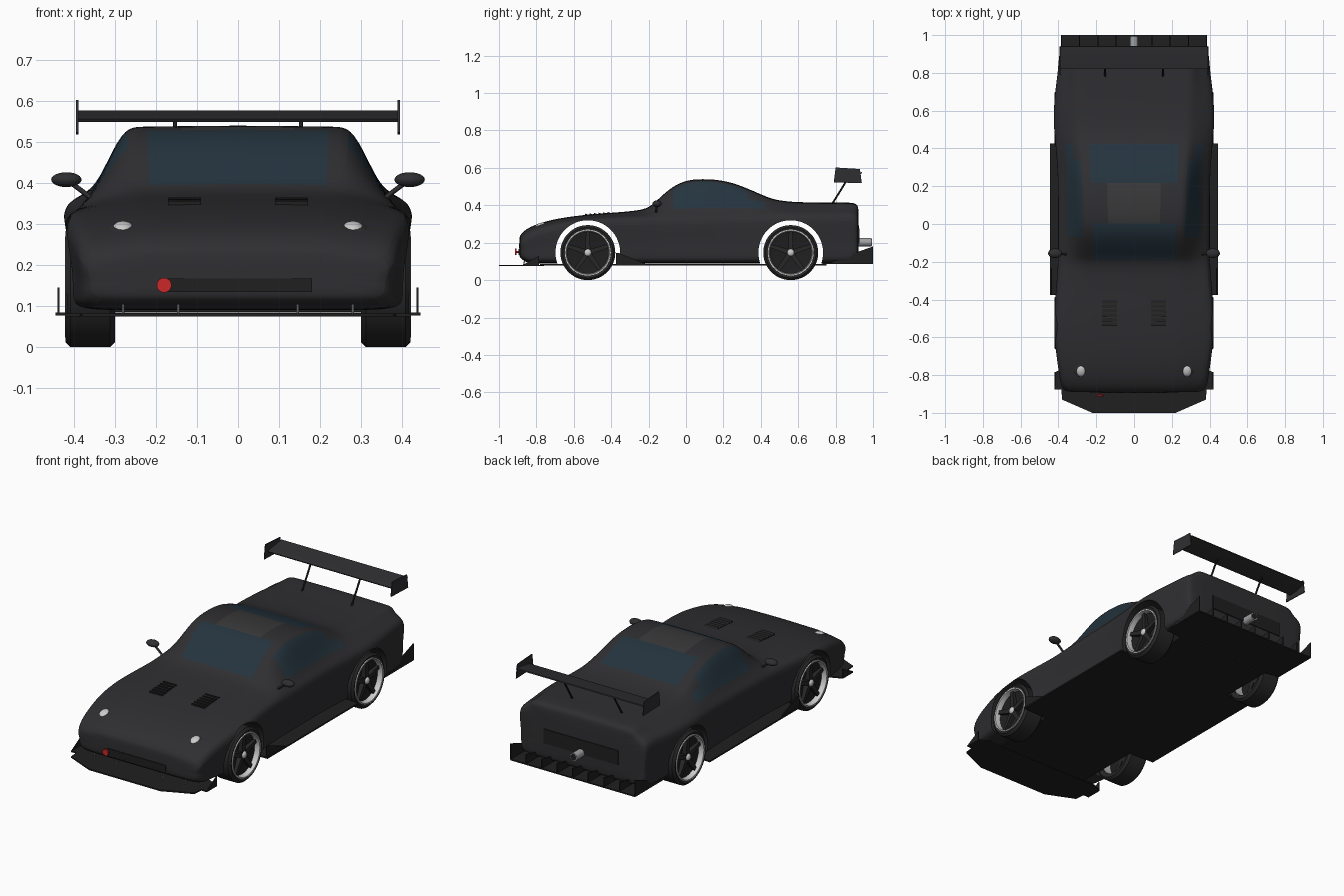
import bpy, bmesh
from math import sin, cos, pi, radians
from mathutils import Vector, Matrix

if "Cube" in bpy.data.objects:
    bpy.data.objects.remove(bpy.data.objects["Cube"])


def material(name, r, g, b):
    m = bpy.data.materials.new(name)
    m.diffuse_color = (r, g, b, 1)
    m.use_nodes = True
    m.node_tree.nodes["Principled BSDF"].inputs["Base Color"].default_value = m.diffuse_color
    return m


PAINT = material("paint", .028, .028, .031)
GLASS = material("glass", .018, .034, .048)
ROOF = material("roof_panel", .04, .04, .042)
BLACK = material("black_trim", .014, .014, .015)
RUBBER = material("rubber", .02, .02, .02)
PALE = material("pale_metal", .75, .75, .75)
STEEL = material("steel", .35, .36, .37)
RED = material("red", .6, .02, .02)


def finish(name, bm, *mats, angle=30):
    bmesh.ops.recalc_face_normals(bm, faces=bm.faces)
    me = bpy.data.meshes.new(name)
    bm.to_mesh(me)
    bm.free()
    ob = bpy.data.objects.new(name, me)
    bpy.context.collection.objects.link(ob)
    for m in mats:
        me.materials.append(m)
    smooth(ob, angle)
    return ob


def smooth(ob, angle=30):
    bpy.ops.object.select_all(action='DESELECT')
    ob.select_set(True)
    bpy.context.view_layer.objects.active = ob
    bpy.ops.object.shade_smooth_by_angle(angle=radians(angle))


def prism(name, pts, axis, a, b, mat):
    """Extrude a 2D outline along an axis from a to b."""
    put = {'x': lambda u, v, t: (t, u, v), 'y': lambda u, v, t: (u, t, v),
           'z': lambda u, v, t: (u, v, t)}[axis]
    bm = bmesh.new()
    lo, hi = ([bm.verts.new(put(u, v, t)) for u, v in pts] for t in (a, b))
    bm.faces.new(lo)
    bm.faces.new(hi)
    for i in range(len(pts)):
        j = (i + 1) % len(pts)
        bm.faces.new((lo[i], lo[j], hi[j], hi[i]))
    return finish(name, bm, mat)


def box(name, x, y0, y1, z0, z1, mat):
    return prism(name, [(y0, z0), (y1, z0), (y1, z1), (y0, z1)], 'x', -x, x, mat)


def lathe(name, profile, side, y, z, mat, n=48):
    """Revolve a closed (x, radius) profile round an axle along x."""
    bm = bmesh.new()
    rings = [[bm.verts.new((side * x, y + r * cos(2 * pi * i / n), z + r * sin(2 * pi * i / n)))
              for x, r in profile] for i in range(n)]
    m = len(profile)
    for i in range(n):
        p, q = rings[i], rings[(i + 1) % n]
        for k in range(m):
            bm.faces.new((p[k], p[(k + 1) % m], q[(k + 1) % m], q[k]))
    bmesh.ops.remove_doubles(bm, verts=bm.verts, dist=1e-5)
    return finish(name, bm, mat)


def rod(name, p, q, r, mat, n=12):
    p, q = Vector(p), Vector(q)
    d = q - p
    mx = Matrix.Translation((p + q) / 2) @ d.to_track_quat('Z', 'Y').to_matrix().to_4x4()
    bm = bmesh.new()
    bmesh.ops.create_cone(bm, cap_ends=True, segments=n, radius1=r, radius2=r,
                          depth=d.length, matrix=mx)
    return finish(name, bm, mat)


def ellipsoid(name, c, radii, mat, tilt=0):
    bm = bmesh.new()
    mx = Matrix.Translation(c) @ Matrix.Rotation(tilt, 4, 'X') @ Matrix.Diagonal((*radii, 1))
    bmesh.ops.create_uvsphere(bm, u_segments=24, v_segments=12, radius=1, matrix=mx)
    return finish(name, bm, mat, angle=60)


def sym(pts):
    return pts + [(-x, y) for x, y in reversed(pts)]


# Body shell stations: y, half width, centre-top height
stations = [
    (-.892, .33, .225), (-.885, .375, .245), (-.85, .392, .278), (-.78, .402, .307),
    (-.68, .417, .332), (-.525, .432, .352), (-.36, .417, .363), (-.24, .408, .374),
    (-.19, .406, .393), (-.14, .405, .442), (-.07, .405, .503), (0, .405, .534),
    (.08, .405, .543), (.22, .405, .534), (.34, .412, .486), (.43, .42, .446),
    (.475, .424, .43), (.56, .431, .418), (.70, .422, .415), (.80, .407, .415),
    (.88, .402, .416), (.915, .395, .408), (.924, .37, .385)]


def section(y, w, zt):
    zb = .09 + 1.6 * max(0, -.868 - y) + 1.5 * max(0, y - .905)  # underside lifts at the ends
    zs = min(.343 + .02 * y, zt - .025) if y < .9 else zt - .055  # shoulder line
    rw = .27 + .042 * y                                          # roof half width
    zr = zt - .004
    kx, kz = w - .05, zs + min(.3 * (zr - zs), .03)
    half = [(0, zb), (w * .6, zb), (w - .022, zb), (w - .01, zb + .03),
            (w - .013, zb + .45 * (zs - zb)), (w + .002, zs - .03), (w - .018, zs), (kx, kz),
            (kx + .55 * (rw - kx), kz + .57 * (zr - kz)), (rw, zr),
            (.85 * rw, zr + .001), (.55 * rw, zr + .002), (0, zt)]
    return [(x, y, z) for x, z in half] + [(-x, y, z) for x, z in half[-2:0:-1]]


bm = bmesh.new()
rings = [[bm.verts.new(p) for p in section(*s)] for s in stations]
bm.faces.new(rings[0])
bm.faces.new(rings[-1])
for i in range(len(rings) - 1):
    yc = (stations[i][0] + stations[i + 1][0]) / 2
    for j in range(24):
        k = (j + 1) % 24
        f = bm.faces.new((rings[i][j], rings[i][k], rings[i + 1][k], rings[i + 1][j]))
        s = j if j < 12 else 23 - j
        screen = s in (10, 11) and (-.18 < yc < -.03 or .24 < yc < .43)
        door = (s == 7 and -.08 < yc < .40) or (s == 8 and -.08 < yc < .30)
        f.material_index = 1 if screen or door else 2 if s == 11 and 0 < yc < .23 else 0
body = finish("body_shell", bm, PAINT, GLASS, ROOF)
body.modifiers.new("round", 'SUBSURF').levels = 2
bpy.ops.object.modifier_apply(modifier="round")

# Wheel arches cut through the body
WHEELS = (("front", -.525), ("rear", .56))
for name, y in WHEELS:
    cutter = rod(name + "_arch_cutter", (-.6, y, .147), (.6, y, .147), .173, PAINT, 64)
    cutter.hide_render = True
    bpy.context.view_layer.objects.active = body
    cut = body.modifiers.new("arch", 'BOOLEAN')
    cut.operation, cut.object, cut.solver = 'DIFFERENCE', cutter, 'EXACT'
    bpy.ops.object.modifier_apply(modifier="arch")
    bpy.data.objects.remove(cutter)
smooth(body, 35)

# Wheels
for end, y in WHEELS:
    for s, sd in ((1, "right"), (-1, "left")):
        n = f"{end}_{sd}_"
        lathe(n + "tyre", [(.306, .112), (.30, .135), (.312, .147), (.408, .147),
                           (.42, .135), (.413, .118)], s, y, .147, RUBBER)
        lathe(n + "rim", [(.412, .124), (.421, .123), (.421, .116), (.40, .112),
                          (.315, .110), (.315, .114), (.40, .117)], s, y, .147, PALE)
        lathe(n + "wheel_disc", [(.372, 0), (.392, .112), (.37, .112), (.36, 0)],
              s, y, .147, BLACK)
        for k in range(5):
            a = pi / 2 + k * 2 * pi / 5
            pts = [(y + r * cos(a) - t * sin(a), .147 + r * sin(a) + t * cos(a))
                   for r, t in ((.01, -.014), (.114, -.01), (.114, .01), (.01, .014))]
            prism(n + "spoke", pts, 'x', s * .36, s * .405, RUBBER)
        ellipsoid(n + "hub", (s * .405, y, .147), (.012, .019, .019), PALE)

# Undertray with side skirts, front splitter, rear diffuser
prism("undertray", sym([(.29, -.78), (.29, -.38), (.445, -.375), (.445, .425), (.29, .425),
                        (.29, .73), (.37, .75)]), 'z', .077, .085, BLACK)
prism("splitter", sym([(.22, -1), (.38, -.93), (.385, -.875), (.42, -.875), (.42, -.785),
                       (.36, -.76)]), 'z', .075, .082, BLACK)
box("diffuser_floor", .385, .73, 1, .086, .093, BLACK)
for i in range(9):
    x = -.384 + i * .096
    h = .18 if i in (0, 8) else .145
    prism("diffuser_fin", [(.76, .09), (1, .09), (1, h), (.90, .09 + (h - .09) * .6)],
          'x', x - .003, x + .003, BLACK)
for s in (-1, 1):
    prism("skirt_fin", [(-.375, .08), (-.2, .08), (-.36, .145), (-.375, .145)],
          'x', s * .435, s * .44, BLACK)
    prism("splitter_fin", [(-.875, .08), (-.785, .08), (-.785, .13)],
          'x', s * .415, s * .42, BLACK)
    for x in (.145, .28):
        rod("splitter_stay", (s * x, -.868, .08), (s * x, -.862, .112), .003, STEEL)

# Nose: grille, tow hook, headlights
box("front_grille", .18, -.895, -.86, .135, .167, BLACK)
rod("tow_hook", (-.18, -.914, .151), (-.18, -.906, .151), .018, RED, 24)
rod("tow_hook_stem", (-.18, -.908, .151), (-.18, -.87, .151), .005, RED)
for s in (-1, 1):
    ellipsoid("headlight_bezel", (s * .28, -.775, .289), (.037, .043, .010), PAINT, .3)
    ellipsoid("headlight", (s * .28, -.778, .291), (.025, .031, .014), PALE, .3)

# Bonnet louvres, door mirrors
for s in (-1, 1):
    for i in range(6):
        y = -.54 + i * .024
        z = .347 + (y + .54) * .07
        prism("bonnet_louvre", [(y, z - .01), (y + .018, z - .01), (y + .018, z + .003),
                                (y, z + .009)], 'x', s * .09, s * .17, BLACK)
    rod("mirror_arm", (s * .36, -.16, .365), (s * .41, -.155, .403), .006, PAINT)
    ellipsoid("mirror", (s * .418, -.155, .408), (.037, .025, .018), PAINT)

# Rear wing on two struts
prism("wing_blade", [(.825, .549), (.82, .556), (.85, .564), (.94, .577), (.942, .571),
                     (.88, .552)], 'x', -.39, .39, PAINT)
for s in (-1, 1):
    prism("wing_end_plate", [(.80, .602), (.93, .594), (.94, .518), (.79, .523)],
          'x', s * .389, s * .394, PAINT)
    rod("wing_strut", (s * .153, .78, .405), (s * .153, .83, .485), .005, BLACK)
    rod("wing_strut_top", (s * .153, .83, .485), (s * .153, .872, .555), .005, BLACK)

# Tail panel and exhaust
box("tail_panel", .23, .90, .928, .195, .275, BLACK)
rod("exhaust_pipe", (0, .9, .203), (0, .993, .203), .022, STEEL, 24)
rod("exhaust_mouth", (0, .985, .203), (0, .994, .203), .017, BLACK, 24)
